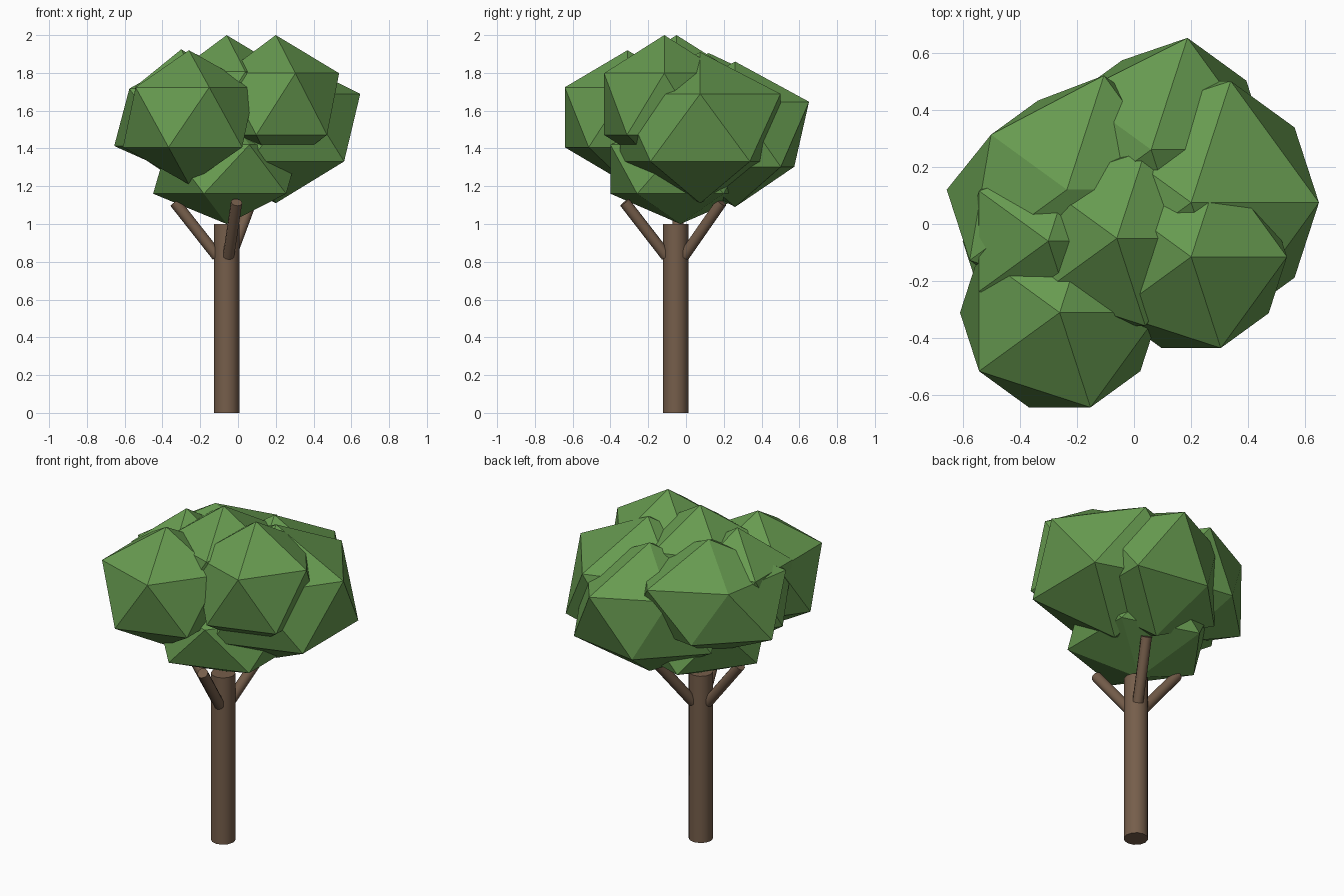
import bpy, math
from mathutils import Vector

if "Cube" in bpy.data.objects:
    bpy.data.objects.remove(bpy.data.objects["Cube"])


def material(name, rgb):
    m = bpy.data.materials.new(name)
    m.diffuse_color = (*rgb, 1)
    m.use_nodes = True
    m.node_tree.nodes["Principled BSDF"].inputs["Base Color"].default_value = m.diffuse_color
    return m


GREEN = material("leaf_green", (0.135, 0.325, 0.08))
BROWN = material("bark_brown", (0.18, 0.112, 0.07))
TRUNK_X, TRUNK_Y = -0.06, -0.055


def rod(name, start, end, radius, sides):
    """Smooth capped cylinder between two points."""
    a, b = Vector(start), Vector(end)
    bpy.ops.mesh.primitive_cylinder_add(vertices=sides, radius=radius,
                                        depth=(b - a).length, location=(a + b) / 2)
    ob = bpy.context.object
    ob.name = name
    ob.rotation_mode = 'QUATERNION'
    ob.rotation_quaternion = (b - a).to_track_quat('Z', 'Y')
    ob.data.materials.append(BROWN)
    bpy.ops.object.shade_smooth_by_angle(angle=math.radians(50))


def leaf_clump(name, center, radius, height, dent=1.0):
    """Faceted clump; dent pulls in the back left corners."""
    bpy.ops.mesh.primitive_ico_sphere_add(subdivisions=1, radius=1, location=center)
    ob = bpy.context.object
    ob.name = name
    for v in ob.data.vertices:
        angle = math.degrees(math.atan2(v.co.y, v.co.x))
        pull = dent if abs(v.co.z) < 0.9 and 100 < angle < 150 else 1.0
        v.co = (v.co.x * radius * pull, v.co.y * radius * pull, v.co.z * height)
    ob.data.materials.append(GREEN)


# Trunk
rod("trunk", (TRUNK_X, TRUNK_Y, 0), (TRUNK_X, TRUNK_Y, 1.0), 0.067, 12)

# Three branches fanning out from the upper trunk
for name, deg in (("front_branch", -79), ("back_branch", 62), ("left_branch", 176)):
    c, s = math.cos(math.radians(deg)), math.sin(math.radians(deg))
    rod(name, (TRUNK_X + 0.05 * c, TRUNK_Y + 0.05 * s, 0.83),
        (TRUNK_X + 0.275 * c, TRUNK_Y + 0.275 * s, 1.115), 0.03, 10)

# Overlapping leaf clumps of the crown
leaf_clump("lower_leaves", (-0.06, -0.03, 1.29), 0.435, 0.29)
leaf_clump("top_leaves", (-0.06, -0.05, 1.65), 0.36, 0.35)
leaf_clump("front_left_leaves", (-0.26, -0.31, 1.565), 0.39, 0.355)
leaf_clump("front_right_leaves", (0.20, -0.115, 1.635), 0.375, 0.365)
leaf_clump("right_leaves", (0.20, 0.075, 1.51), 0.50, 0.40)
leaf_clump("back_leaves", (0.06, 0.26, 1.475), 0.46, 0.385, 0.8)
leaf_clump("back_left_leaves", (-0.235, 0.12, 1.565), 0.47, 0.34, 0.78)
leaf_clump("left_leaves", (-0.30, -0.06, 1.57), 0.335, 0.355)
